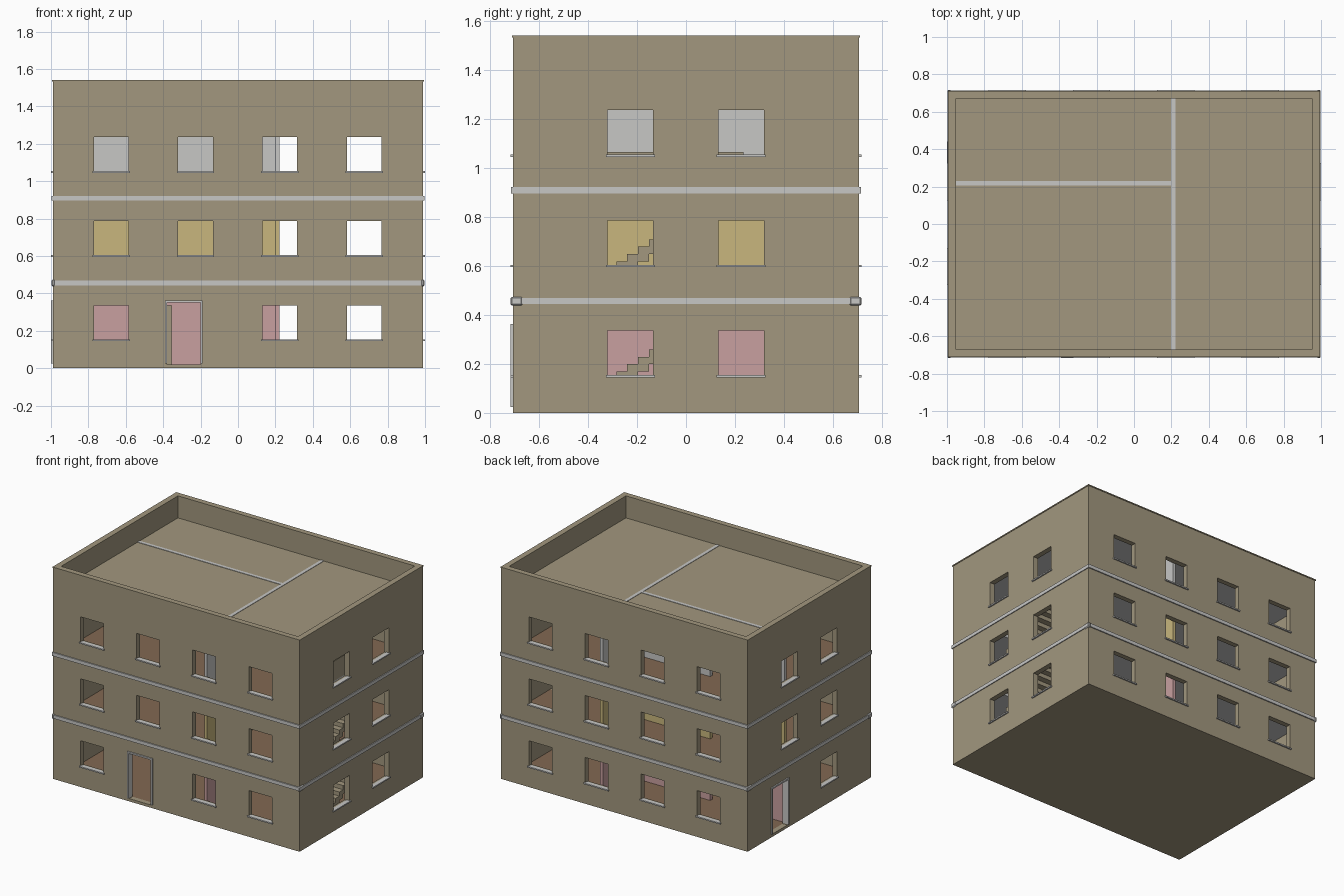
import bpy
import bmesh
from mathutils import Matrix, Vector

cube = bpy.data.objects.get("Cube")
if cube:
    bpy.data.objects.remove(cube, do_unlink=True)


def material(name, rgb):
    m = bpy.data.materials.new(name)
    m.use_nodes = True
    m.diffuse_color = (*rgb, 1)
    m.node_tree.nodes["Principled BSDF"].inputs["Base Color"].default_value = (*rgb, 1)
    return m


TAN = material("tan_plaster", (0.36, 0.31, 0.21))
GREY = material("light_grey", (0.57, 0.57, 0.56))
PINK = material("pink_paint", (0.58, 0.35, 0.35))
YELLOW = material("yellow_paint", (0.58, 0.47, 0.205))
BROWN = material("brown_floor", (0.225, 0.14, 0.085))


def boxes(name, spans, mat=None):
    """One object made of boxes, each given as (x0, x1, y0, y1, z0, z1)."""
    bm = bmesh.new()
    for x0, x1, y0, y1, z0, z1 in spans:
        mid = Vector((x0 + x1, y0 + y1, z0 + z1)) / 2
        size = Matrix.Diagonal((x1 - x0, y1 - y0, z1 - z0, 1))
        bmesh.ops.create_cube(bm, size=1, matrix=Matrix.Translation(mid) @ size)
    me = bpy.data.meshes.new(name)
    bm.to_mesh(me)
    bm.free()
    if mat:
        me.materials.append(mat)
    ob = bpy.data.objects.new(name, me)
    bpy.context.scene.collection.objects.link(ob)
    return ob


def cut(ob, spans):
    """Subtract boxes from an object and bake the result."""
    cutter = boxes("cutter", spans)
    cutter.hide_render = True
    mod = ob.modifiers.new("cut", 'BOOLEAN')
    mod.operation = 'DIFFERENCE'
    mod.solver = 'EXACT'
    mod.object = cutter
    bpy.context.view_layer.update()
    baked = ob.evaluated_get(bpy.context.evaluated_depsgraph_get())
    me = bpy.data.meshes.new_from_object(baked)
    ob.modifiers.clear()
    ob.data = me
    bpy.data.objects.remove(cutter, do_unlink=True)


def paint_top(ob, mat):
    """Give the upward faces a second colour."""
    ob.data.materials.append(mat)
    for p in ob.data.polygons:
        if p.normal.z > 0.5:
            p.material_index = 1


# Main dimensions
X, Y, TOP = 0.99, 0.707, 1.54
IX, IY = 0.952, 0.67
FLOORS = (0.02, 0.467, 0.92)
CEILINGS = (0.445, 0.897, 1.355)
SILLS = (0.15, 0.6, 1.05)
W = 0.0925                                 # half window width
FRONT_X = (-0.677, -0.227, 0.223, 0.675)
SIDE_Y = (-0.227, 0.225)
DOOR_X, DOOR_Y = -0.29, 0.34

# Openings and their sills
openings, sills = [], []
for level, z in enumerate(SILLS):
    for s in (-1, 1):
        for x in FRONT_X:
            if level == 0 and s < 0 and x == FRONT_X[1]:
                continue
            a, b = sorted((s * 0.6, s * 0.8))
            openings.append((x - W, x + W, a, b, z, z + 0.186))
            a, b = sorted((s * (Y - 0.02), s * (Y + 0.01)))
            sills.append((x - 0.1, x + 0.1, a, b, z - 0.005, z + 0.004))
        for y in SIDE_Y:
            if level == 0 and s < 0 and y > 0:
                continue
            a, b = sorted((s * 0.9, s * 1.1))
            openings.append((a, b, y - W, y + W, z, z + 0.186))
            a, b = sorted((s * (X - 0.02), s * (X + 0.01)))
            sills.append((a, b, y - 0.1, y + 0.1, z - 0.005, z + 0.004))
openings.append((DOOR_X - 0.09, DOOR_X + 0.09, -0.8, -0.6, 0.02, 0.352))
openings.append((-1.1, -0.9, DOOR_Y - 0.09, DOOR_Y + 0.09, 0.02, 0.352))

# Outer walls
walls = boxes("outer_walls", [(-X, X, -Y, Y, 0, TOP)], TAN)
cut(walls, [(-IX, IX, -IY, IY, -1, 3)])
cut(walls, openings)
boxes("window_sills", sills, GREY)

# Thin coping along the parapet
coping = boxes("parapet_coping", [(-X - .004, X + .004, -Y - .004, Y + .004, TOP - .008, TOP)], TAN)
cut(coping, [(-IX, IX, -IY, IY, 1, 3)])

# Door frames
F, D = 0.1, 0.011
boxes("front_door_frame", [
    (DOOR_X - F, DOOR_X - F + D, -Y - 0.01, -IY, 0.025, 0.363),
    (DOOR_X + F - D, DOOR_X + F, -Y - 0.01, -IY, 0.025, 0.363),
    (DOOR_X - F + D, DOOR_X + F - D, -Y - 0.01, -IY, 0.352, 0.363)], GREY)
boxes("side_door_frame", [
    (-X - 0.01, -IX, DOOR_Y - F, DOOR_Y - F + D, 0.025, 0.363),
    (-X - 0.01, -IX, DOOR_Y + F - D, DOOR_Y + F, 0.025, 0.363),
    (-X - 0.01, -IX, DOOR_Y - F + D, DOOR_Y + F - D, 0.352, 0.363)], GREY)

# Bands around the building at the storey lines
for name, z in (("lower_band", 0.456), ("upper_band", 0.909)):
    band = boxes(name, [(-X - .006, X + .006, -Y - .008, Y + .008, z - .0125, z + .0125)], GREY)
    cut(band, [(-X + .01, X - .01, -Y + .01, Y - .01, 0, 2)])
knobs = boxes("lower_band_corners", [
    (min(s * .978, s * .998), max(s * .978, s * .998),
     min(t * .667, t * .717), max(t * .667, t * .717), .438, .474)
    for s in (-1, 1) for t in (-1, 1)], GREY)
bevel = knobs.modifiers.new("bevel", 'BEVEL')
bevel.width = 0.006

# Floor slabs, stairwell holes and roof
STAIR_X = 0.783
ground = boxes("ground_slab", [(-IX, IX, -IY, IY, 0, FLOORS[0])], TAN)
paint_top(ground, BROWN)
for level in (1, 2):
    slab = boxes("floor_slab", [(-IX, IX, -IY, IY, CEILINGS[level - 1], FLOORS[level])], GREY)
    cut(slab, [(STAIR_X, 0.94, -0.36, 0.2, 0, 2)])
    paint_top(slab, BROWN)
roof = boxes("roof_slab", [(-IX, IX, -IY, IY, CEILINGS[2], 1.38)], GREY)
paint_top(roof, TAN)

# Inner partitions, one colour per storey; the highest ones show on the roof
for level, mat in enumerate((PINK, YELLOW, GREY)):
    z0 = FLOORS[level]
    z1 = CEILINGS[level] if level < 2 else 1.383
    boxes("cross_partition", [(0.198, 0.222, -IY, IY, z0, z1)], mat)
    long_wall = boxes("long_partition", [(-IX, 0.198, 0.205, 0.229, z0, z1)], mat)
    cut(long_wall, [(-0.55, -0.355, 0.1, 0.3, z0 - 0.1, z0 + 0.315)])

# Two flights of stairs along the side wall
STEPS, TREAD = 15, 0.044
for level in (0, 1):
    rise = (FLOORS[level + 1] - FLOORS[level]) / STEPS
    flight = []
    for i in range(STEPS):
        y, z = -0.46 + i * TREAD, FLOORS[level] + (i + 1) * rise
        flight.append((STAIR_X, IX, y, y + TREAD, max(z - 2 * rise, FLOORS[level]), z))
    boxes("stair_flight", flight, TAN)

# Solid guard around the upper stairwell
boxes("stair_guard", [
    (STAIR_X - 0.014, STAIR_X, -0.374, 0.235, FLOORS[2], 1.065),
    (STAIR_X, IX, -0.374, -0.36, FLOORS[2], 1.065)], TAN)
